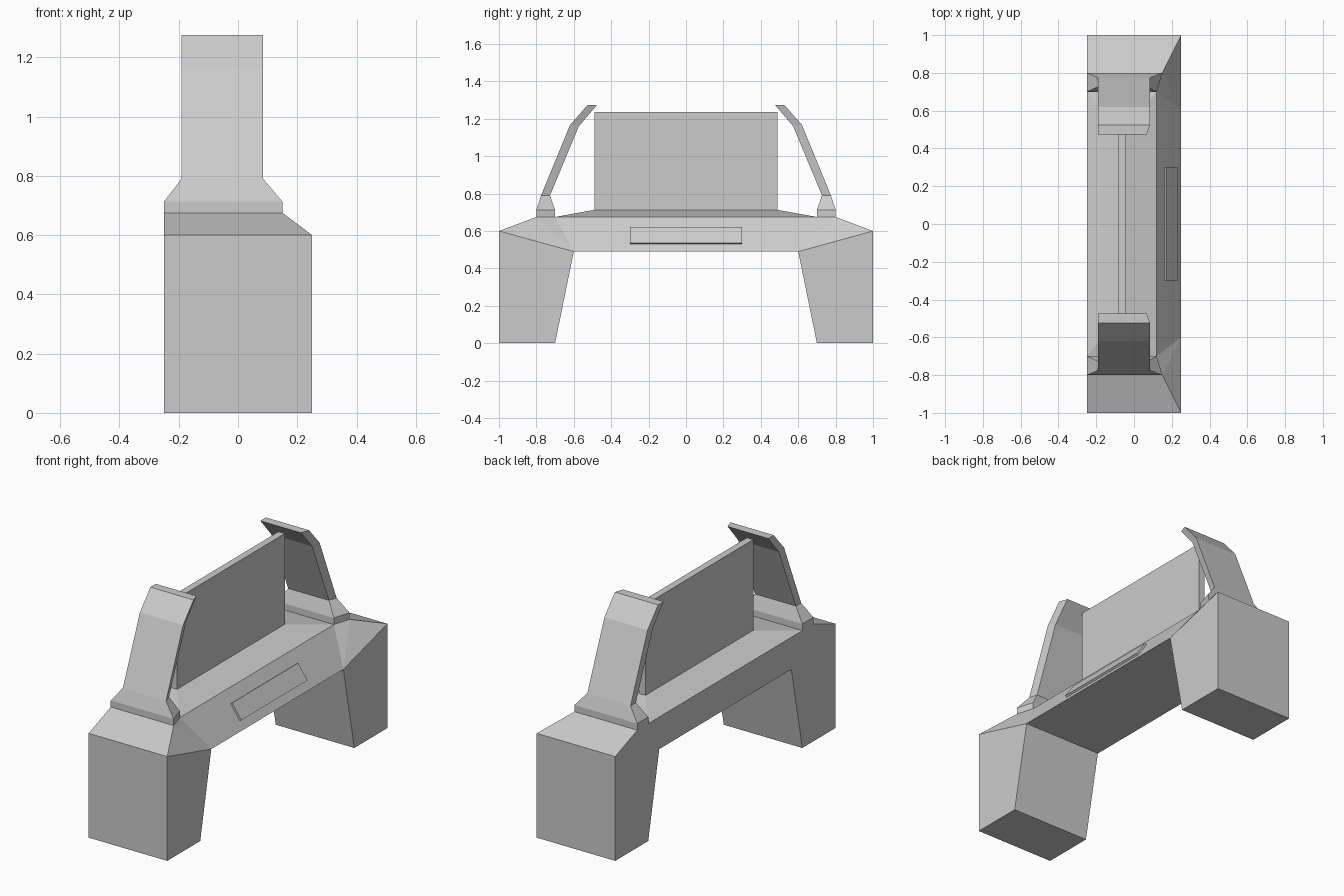
import bpy, bmesh
from mathutils import Vector

if "Cube" in bpy.data.objects:
    bpy.data.objects.remove(bpy.data.objects["Cube"])


def finish(bm, name):
    bmesh.ops.remove_doubles(bm, verts=bm.verts, dist=1e-4)
    bmesh.ops.dissolve_limit(bm, angle_limit=0.005, verts=bm.verts, edges=bm.edges)
    bmesh.ops.recalc_face_normals(bm, faces=bm.faces)
    me = bpy.data.meshes.new(name)
    bm.to_mesh(me)
    bm.free()
    ob = bpy.data.objects.new(name, me)
    bpy.context.collection.objects.link(ob)
    return ob


def add_hull(bm, pts):
    verts = [bm.verts.new(p) for p in pts]
    bmesh.ops.convex_hull(bm, input=verts)


def loft(name, rings):
    bm = bmesh.new()
    loops = [[bm.verts.new(p) for p in r] for r in rings]
    n = len(loops[0])
    for a, b in zip(loops, loops[1:]):
        for i in range(n):
            j = (i + 1) % n
            bm.faces.new((a[i], a[j], b[j], b[i]))
    bm.faces.new(loops[0])
    bm.faces.new(loops[-1])
    return finish(bm, name)


# Arched body: two legs and a bridge with a low hipped top
bm = bmesh.new()
bridge = []
for s in (-1, 1):
    seam = [(-.25, .6 * s, .49), (.25, .6 * s, .49),
            (.12, .7 * s, .675), (-.25, .7 * s, .675)]
    ridge = [(-.085, .49 * s, .713), (-.045, .49 * s, .713)]
    bridge += seam + ridge
    leg = [(x, y * s, z) for x in (-.25, .25) for y, z in ((1, 0), (.7, 0), (1, .6))]
    add_hull(bm, seam + leg + [(-.25, .8 * s, .675), (.15, .8 * s, .675)])
add_hull(bm, bridge)
# Remove the hidden faces between legs and bridge
hidden = [f for f in bm.faces if all(
    v.co.z > .48 and abs(abs(v.co.y) - .6 - .1 * (v.co.z - .49) / .185) < 1e-4
    for v in f.verts) and len({v.co.y > 0 for v in f.verts}) == 1]
bmesh.ops.delete(bm, geom=hidden, context='FACES')
finish(bm, "arched_body")

# Upright centre panel
loft("centre_panel", [[(-.085, -.49, z), (-.045, -.49, z), (-.045, .49, z), (-.085, .49, z)]
                      for z in (.713, 1.235)])

# Bent end pillars: (outer y, outer z, inner y, inner z, back x, outer front x, inner front x)
sections = [(.80, .675, .70, .675, -.25, .15, .12),
            (.80, .713, .70, .713, -.25, .15, .12),
            (.775, .79, .727, .79, -.19, .085, .07),
            (.62, 1.167, .573, 1.16, -.19, .085, .07),
            (.525, 1.275, .475, 1.275, -.19, .085, .068)]
for s, side in ((-1, "front"), (1, "rear")):
    loft(side + "_pillar", [[(xb, yo * s, zo), (xo, yo * s, zo), (xi, yi * s, zi), (xb, yi * s, zi)]
                            for yo, zo, yi, zi, xb, xo, xi in sections])

# Thin raised plate on the sloping side
out = Vector((.82, 0, .575)) * .012
base = [Vector((.222, -.3, .53)), Vector((.222, .3, .53)),
        Vector((.163, .3, .614)), Vector((.163, -.3, .614))]
loft("side_plate", [base, [p + out for p in base]])
